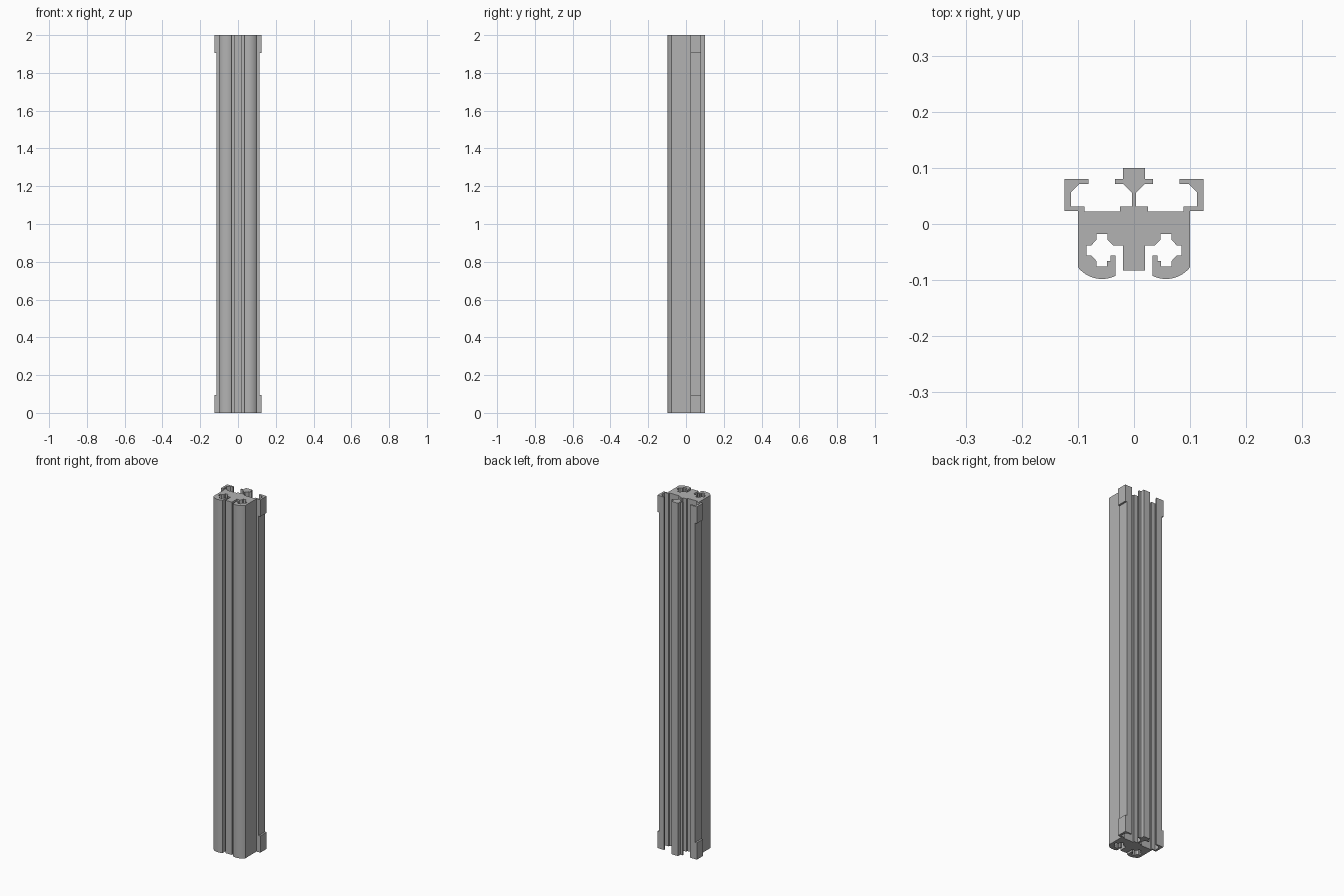
import bpy
import bmesh
from math import cos, sin, radians

cube = bpy.data.objects.get("Cube")
if cube:
    bpy.data.objects.remove(cube, do_unlink=True)

HEIGHT = 2.0
PAD_HEIGHT = 0.095

# Single plain metal colour
metal = bpy.data.materials.new("grey metal")
metal.use_nodes = True
grey = (0.45, 0.45, 0.45, 1)
metal.diffuse_color = grey
metal.node_tree.nodes["Principled BSDF"].inputs["Base Color"].default_value = grey


def extrude_outline(name, outline, bottom, height):
    """Make a prism from a closed outline in the ground plane."""
    bm = bmesh.new()
    cap = bm.faces.new([bm.verts.new((x, y, bottom)) for x, y in outline])
    sides = bmesh.ops.extrude_face_region(bm, geom=[cap], use_keep_orig=True)
    top = [v for v in sides["geom"] if isinstance(v, bmesh.types.BMVert)]
    bmesh.ops.translate(bm, verts=top, vec=(0, 0, height))
    bmesh.ops.recalc_face_normals(bm, faces=bm.faces)
    mesh = bpy.data.meshes.new(name)
    bm.to_mesh(mesh)
    bm.free()
    mesh.materials.append(metal)
    obj = bpy.data.objects.new(name, mesh)
    bpy.context.collection.objects.link(obj)
    return obj


def thousandths(points):
    return [(x / 1000, y / 1000) for x, y in points]


# Left half of the cross-section, from the back of the spine to the front
spine = thousandths([(20, 100), (20, 80), (34, 80), (34, 71), (19, 71),
                     (4, 56), (4, 31), (25, 31), (25, 22)])
hook = thousandths([(88, 22), (88, 31), (112, 31), (112, 57), (98, 71),
                    (81, 71), (81, 80), (114, 80), (114, 23), (100, 23)])

# Rounded front foot
foot = []
for step in range(13):
    angle = radians(-38 - 78 * step / 12)
    foot.append((0.057 + 0.0545 * cos(angle), -0.0435 + 0.0545 * sin(angle)))

# Cross-shaped screw channel, open to the front slot
channel = thousandths([(33, -56), (42, -56), (42, -66), (48, -66), (48, -76),
                       (67, -76), (67, -66), (76, -56), (85, -56), (85, -38),
                       (76, -38), (67, -28), (67, -18), (47, -18), (47, -28),
                       (37, -38), (20, -38), (20, -83)])

half = spine + hook + foot + channel
outline = half + [(-x, y) for x, y in reversed(half)]
rail = extrude_outline("extruded_rail", outline, 0, HEIGHT)

bpy.ops.object.select_all(action='DESELECT')
rail.select_set(True)
bpy.context.view_layer.objects.active = rail
bpy.ops.object.shade_smooth_by_angle(angle=radians(25))

# Thicker pads on the outer walls at both ends
for side, side_name in ((1, "left"), (-1, "right")):
    inner, outer = side * 0.113, side * 0.124
    pad = [(inner, 0.023), (outer, 0.023), (outer, 0.08), (inner, 0.08)]
    for bottom, end_name in ((0, "lower"), (HEIGHT - PAD_HEIGHT, "upper")):
        extrude_outline(f"{end_name}_{side_name}_pad", pad, bottom, PAD_HEIGHT)
